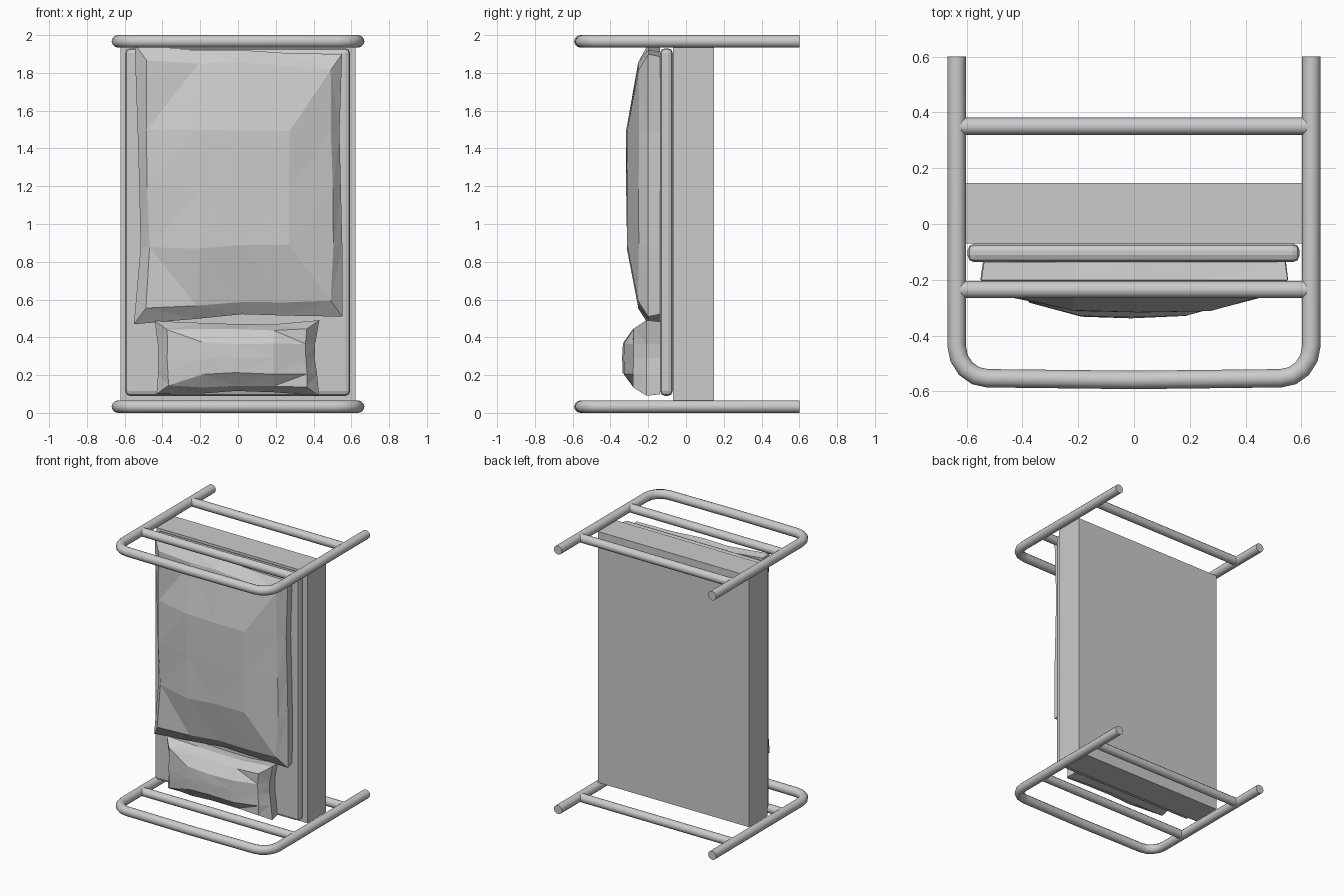
import bpy, bmesh, math, random
from mathutils import Vector

if "Cube" in bpy.data.objects:
    bpy.data.objects.remove(bpy.data.objects["Cube"])

random.seed(4)


def add_mesh(name, bm):
    bmesh.ops.recalc_face_normals(bm, faces=bm.faces)
    me = bpy.data.meshes.new(name)
    bm.to_mesh(me)
    bm.free()
    ob = bpy.data.objects.new(name, me)
    bpy.context.collection.objects.link(ob)
    return ob


def tube(name, pts, r):
    cu = bpy.data.curves.new(name, 'CURVE')
    cu.dimensions = '3D'
    cu.bevel_depth = r
    cu.bevel_resolution = 4
    cu.use_fill_caps = True
    sp = cu.splines.new('POLY')
    sp.points.add(len(pts) - 1)
    for p, co in zip(sp.points, pts):
        p.co = (*co, 1)
    ob = bpy.data.objects.new(name, cu)
    bpy.context.collection.objects.link(ob)
    bpy.ops.object.select_all(action='DESELECT')
    ob.select_set(True)
    bpy.context.view_layer.objects.active = ob
    bpy.ops.object.convert(target='MESH')
    bpy.ops.object.shade_smooth_by_angle(angle=math.radians(40))


def box(name, lo, hi):
    bm = bmesh.new()
    bmesh.ops.create_cube(bm, size=1)
    for v in bm.verts:
        v.co = Vector([(a + b) / 2 + c * (b - a) for a, b, c in zip(lo, hi, v.co)])
    return add_mesh(name, bm)


def cushion(name, xs, zs, rim, ys, pinch, jitter, skew):
    """Faceted padded panel: domed front grid, outer rim ring, back ring."""
    y_back, y_rim, y_edge, y_front = ys
    cx, cz = (xs[0] + xs[-1]) / 2, (zs[0] + zs[-1]) / 2
    hx, hz = (xs[-1] - xs[0]) / 2, (zs[-1] - zs[0]) / 2
    bm = bmesh.new()
    grid = []
    for z in zs:
        row = []
        for x in xs:
            u = max(-1.0, min(1.0, (x - cx) / hx))
            w = max(-1.0, min(1.0, (z - cz) / hz))
            dome = (1 - abs(u) ** 2.5) ** 0.8 * (1 - abs(w) ** 4) ** 0.8
            y = y_edge + (y_front - y_edge) * (0.25 * (1 - max(abs(u), abs(w)) ** 8) + 0.75 * dome)
            j = [random.uniform(-jitter, jitter) for _ in range(3)]
            row.append(bm.verts.new((x + j[0], y + j[1] * 0.4, z + j[2] - skew * u * w)))
        grid.append(row)
    for a, b in zip(grid, grid[1:]):
        for i in range(len(xs) - 1):
            bm.faces.new((a[i], a[i + 1], b[i + 1], b[i]))
    # outer rings follow the border, pulled in between the corners
    loop = grid[0][:-1] + [r[-1] for r in grid[:-1]] + grid[-1][:0:-1] + [r[0] for r in grid[:0:-1]]
    prev = loop
    for y, grow in ((y_rim, 1.0), (y_back, 0.85)):
        ring = []
        for v in loop:
            u, w = (v.co.x - cx) / hx, (v.co.z - cz) / hz
            on_x, on_z = abs(u) > 0.92, abs(w) > 0.9
            dx = math.copysign(rim[0] - pinch * (1 - w * w), u) if on_x else 0
            dz = math.copysign(rim[1] - pinch * (1 - u * u), w) if on_z else 0
            ring.append(bm.verts.new((v.co.x + dx * grow, y, v.co.z + dz * grow)))
        n = len(loop)
        for i in range(n):
            bm.faces.new((prev[i], prev[(i + 1) % n], ring[(i + 1) % n], ring[i]))
        prev = ring
    bm.faces.new(prev[::-1])
    bmesh.ops.triangulate(bm, faces=bm.faces[:])
    return add_mesh(name, bm)


# bent tube end frames with two cross rails each
arc = [(0.525 + 0.111 * math.cos(t), -0.435 - 0.118 * math.sin(t))
       for t in [math.radians(22.5 * i) for i in range(5)]]
half = [(0.636, 0.6)] + arc
for end, z in (("foot", 1.967), ("head", 0.033)):
    path = half + [(0, -0.559)] + [(-x, y) for x, y in reversed(half)]
    tube(end + "_frame", [(x, y, z) for x, y in path], 0.033)
    for part, y in (("upper_rail", -0.235), ("lower_rail", 0.35)):
        tube(f"{end}_{part}", [(-0.635, y, z), (0.635, y, z)], 0.031)

# bed base and bevelled mattress
box("bed_base", (-0.622, -0.07, 0.066), (0.622, 0.147, 1.937))
mattress = box("mattress", (-0.597, -0.137, 0.09), (0.594, -0.07, 1.93))
bev = mattress.modifiers.new("soft_edge", 'BEVEL')
bev.width = 0.025
bev.segments = 2

# duvet and pillow
cushion("duvet", (-0.48, -0.21, 0.01, 0.26, 0.50), (0.58, 0.88, 1.19, 1.5, 1.85),
        (0.062, 0.085), (-0.137, -0.2, -0.25, -0.318), 0.02, 0.014, 0.022)
cushion("pillow", (-0.37, -0.19, -0.01, 0.19, 0.36), (0.14, 0.21, 0.29, 0.37, 0.44),
        (0.065, 0.045), (-0.137, -0.21, -0.28, -0.337), 0.018, 0.006, 0.0)
